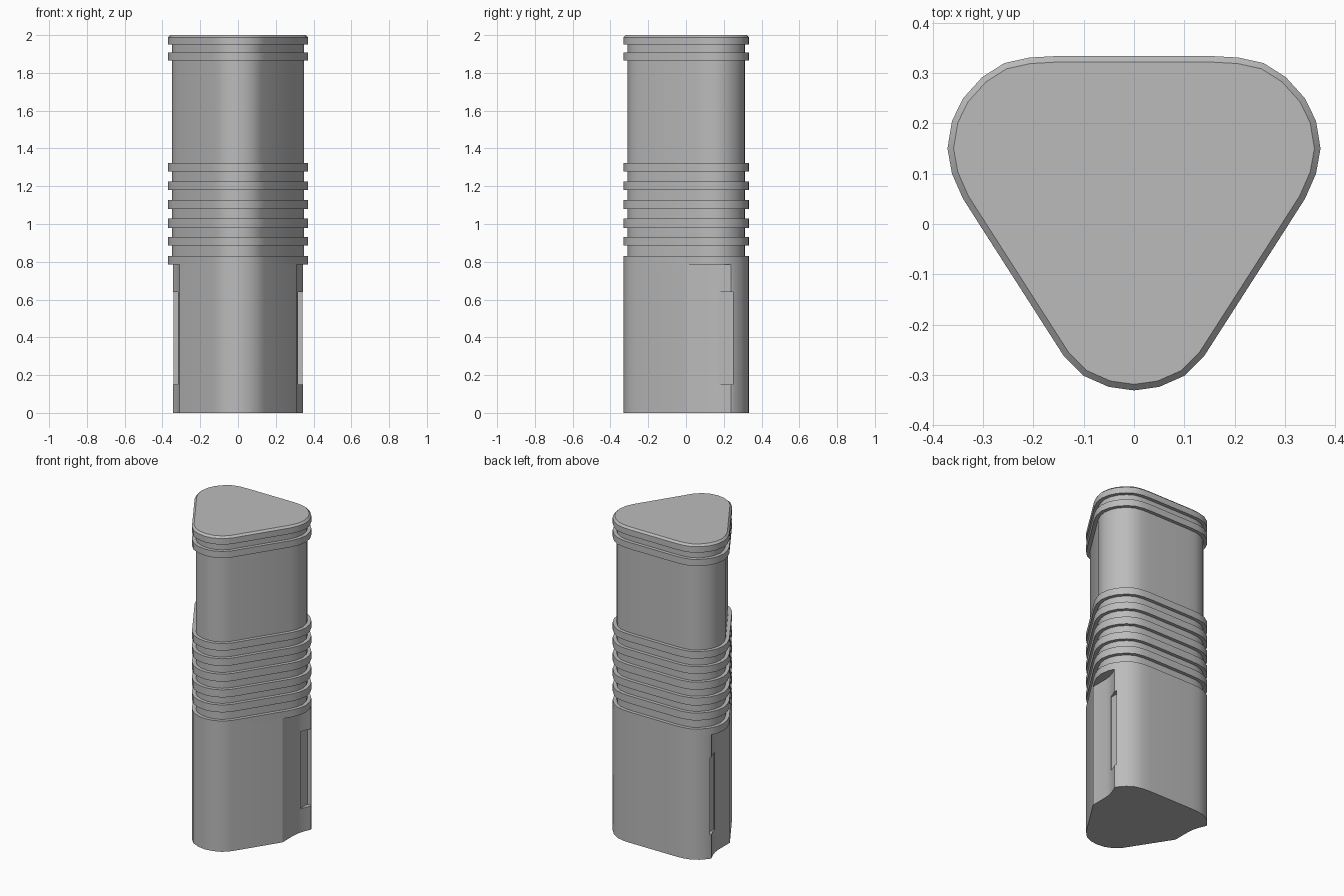
import bpy
import bmesh
from mathutils import Vector

cube = bpy.data.objects.get("Cube")
if cube:
    bpy.data.objects.remove(cube, do_unlink=True)

grey = bpy.data.materials.new("plain grey")
grey.use_nodes = True
grey.diffuse_color = (0.5, 0.5, 0.5, 1)
grey.node_tree.nodes["Principled BSDF"].inputs["Base Color"].default_value = (0.5, 0.5, 0.5, 1)

# Half outlines, from the front tip round to the back wall
TIP = [(0, -0.331), (0.05, -0.324), (0.1, -0.302), (0.14, -0.262)]
CORNER = [(0.34, 0.05), (0.362, 0.1), (0.371, 0.15), (0.362, 0.205)]
BACK = [(0.34, 0.25), (0.302, 0.292), (0.258, 0.32), (0.208, 0.331), (0.155, 0.334)]
NOTCH = [(0.31, 0.003), (0.31, 0.12), (0.315, 0.16), (0.328, 0.2), (0.345, 0.238)]


def mirrored(half):
    """Close a half outline across x = 0."""
    return [Vector(p) for p in half] + [Vector((-x, y)) for x, y in reversed(half[1:])]


def inset(outline, distance):
    """Move every side of a closed outline inwards."""
    result = []
    for i, p in enumerate(outline):
        a = (p - outline[i - 1]).normalized()
        b = (outline[(i + 1) % len(outline)] - p).normalized()
        na, nb = Vector((-a.y, a.x)), Vector((-b.y, b.x))
        result.append(p + (na + nb) * distance / (1 + na.dot(nb)))
    return result


def loft(name, outline, levels):
    """Stack copies of an outline at (height, inset) levels and skin them."""
    bm = bmesh.new()
    loops = [[bm.verts.new((p.x, p.y, z)) for p in inset(outline, d)] for z, d in levels]
    n = len(outline)
    for low, high in zip(loops, loops[1:]):
        for i in range(n):
            j = (i + 1) % n
            bm.faces.new((low[i], low[j], high[j], high[i]))
    bm.faces.new(loops[0][::-1])
    bm.faces.new(loops[-1])
    mesh = bpy.data.meshes.new(name)
    bm.to_mesh(mesh)
    bm.free()
    mesh.materials.append(grey)
    obj = bpy.data.objects.new(name, mesh)
    bpy.context.collection.objects.link(obj)
    return obj


def activate(obj):
    bpy.ops.object.select_all(action='DESELECT')
    obj.select_set(True)
    bpy.context.view_layer.objects.active = obj


# Ribbed upper barrel: raised bands alternate with the slimmer core
GROOVE = 0.022
bands = [(0.785, 0.83), (0.885, 0.932), (0.98, 1.028), (1.08, 1.128),
         (1.18, 1.226), (1.277, 1.322), (1.865, 1.907)]
levels = []
for low, high in bands:
    levels += [(low, GROOVE), (low, 0), (high, 0), (high, GROOVE)]
levels[0:1] = []
levels += [(1.95, GROOVE), (1.95, 0), (1.988, 0), (2.0, 0.012)]
barrel = loft("ribbed_barrel", mirrored(TIP + CORNER + BACK), levels)

# Lower grip with a recess in front of each rear corner
grip = loft("lower_grip", mirrored(TIP + NOTCH + BACK), [(0, 0), (0.785, 0)])

# Upright slots through the recess edges
for side in (-1, 1):
    bpy.ops.mesh.primitive_cube_add(size=1, location=(side * 0.364, 0.21, 0.395))
    cutter = bpy.context.object
    cutter.name = "slot_cutter"
    cutter.scale = (0.1, 0.076, 0.49)
    cutter.hide_render = True
    activate(grip)
    cut = grip.modifiers.new("slot", 'BOOLEAN')
    cut.operation = 'DIFFERENCE'
    cut.solver = 'EXACT'
    cut.object = cutter
    bpy.ops.object.modifier_apply(modifier=cut.name)
    bpy.data.objects.remove(cutter, do_unlink=True)
grip.data.materials.clear()
grip.data.materials.append(grey)
for face in grip.data.polygons:
    face.material_index = 0

for obj in (barrel, grip):
    activate(obj)
    bpy.ops.object.shade_smooth_by_angle(angle=0.55)
